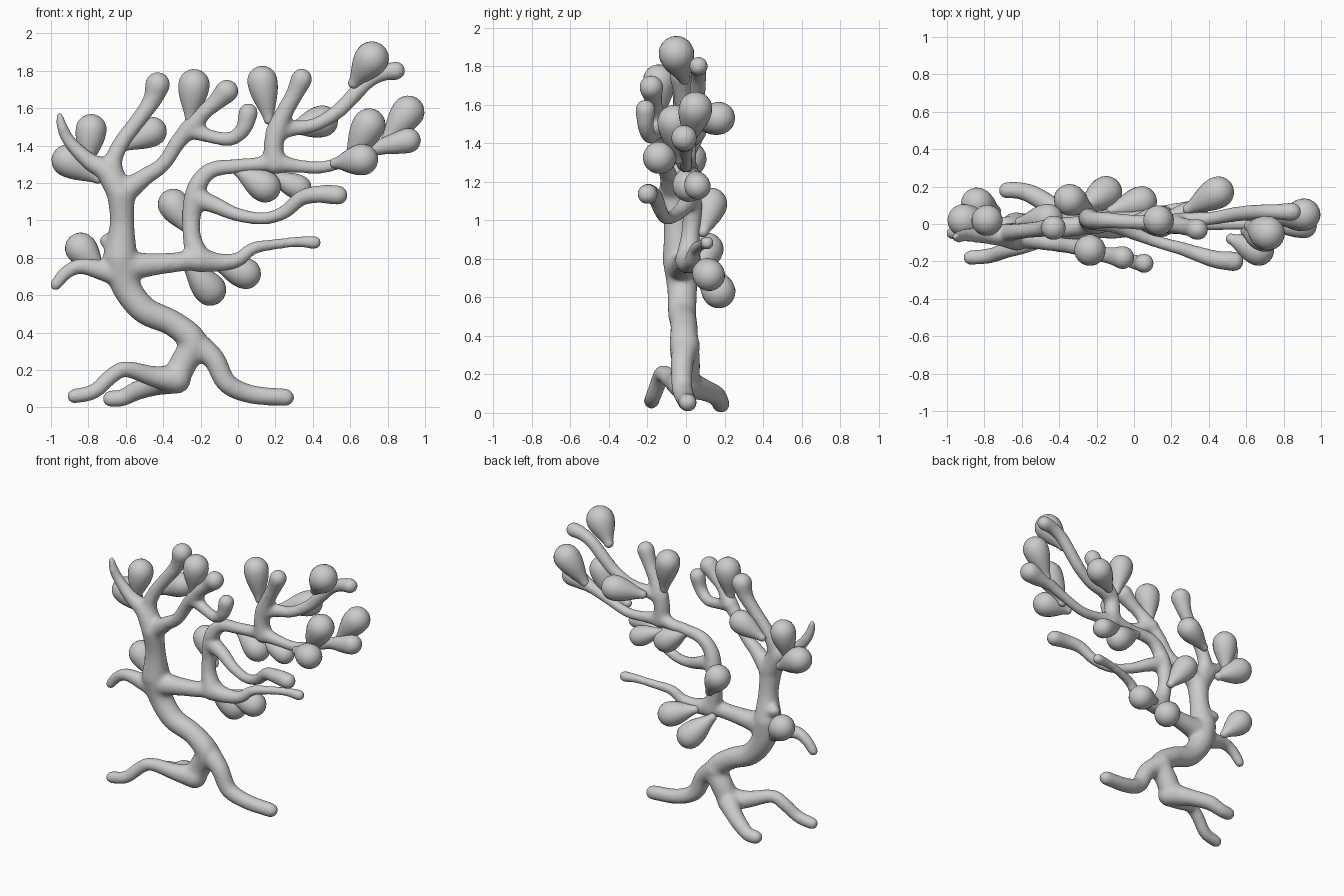
import bpy, bmesh, math
from mathutils import Vector

RING = 20


def sweep(bm, pts, rads):
    """Round-ended tube through points with a radius at each one."""
    n = len(pts)
    tans = [(pts[min(i + 1, n - 1)] - pts[max(i - 1, 0)]).normalized() for i in range(n)]
    # hemispherical end rings
    caps = [math.radians(a) for a in (80, 65, 48, 32, 16)]
    stations = [(pts[0] - tans[0] * rads[0] * math.sin(a), rads[0] * math.cos(a), tans[0]) for a in caps]
    stations += list(zip(pts, rads, tans))
    stations += [(pts[-1] + tans[-1] * rads[-1] * math.sin(a), rads[-1] * math.cos(a), tans[-1])
                 for a in reversed(caps)]
    u = tans[0].orthogonal().normalized()
    rings = []
    for p, r, t in stations:
        u = (u - t * u.dot(t)).normalized()
        v = t.cross(u)
        rings.append([bm.verts.new(p + (u * math.cos(k * math.tau / RING) + v * math.sin(k * math.tau / RING)) * r)
                      for k in range(RING)])
    for a, b in zip(rings, rings[1:]):
        for k in range(RING):
            bm.faces.new((a[k], a[(k + 1) % RING], b[(k + 1) % RING], b[k]))
    bm.faces.new(rings[0][::-1])
    bm.faces.new(rings[-1])


def smooth_path(path, steps=7):
    """Catmull-Rom through (x, y, z, radius) points, padded for later smoothing."""
    P = [Vector(p) for p in path]
    P = [P[0] * 2 - P[1]] + P + [P[-1] * 2 - P[-2]]
    out = []
    for i in range(1, len(P) - 2):
        a, b, c, d = P[i - 1:i + 3]
        for s in range(steps):
            t = s / steps
            out.append(0.5 * (2 * b + (c - a) * t + (2 * a - 5 * b + 4 * c - d) * t * t
                              + (3 * b - a - 3 * c + d) * t ** 3))
    out.append(P[-2])
    return [q.to_3d() for q in out], [max(q[3], 0.008) + .002 + .00018 / max(q[3], .025) for q in out]


def make_object(name, bm):
    bmesh.ops.recalc_face_normals(bm, faces=bm.faces)
    for f in bm.faces:
        f.smooth = True
    me = bpy.data.meshes.new(name)
    bm.to_mesh(me)
    bm.free()
    ob = bpy.data.objects.new(name, me)
    bpy.context.collection.objects.link(ob)
    return ob


wood = bmesh.new()


def limb(*path):
    sweep(wood, *smooth_path(path))


# trunk
limb((-.34, -.01, .15, .07), (-.29, 0, .24, .07), (-.24, -.01, .35, .072), (-.35, -.01, .45, .066),
     (-.5, -.02, .52, .07), (-.6, -.02, .65, .075), (-.63, -.03, .80, .09))
limb((-.63, -.03, .80, .09), (-.62, -.05, .98, .062), (-.625, -.07, 1.14, .07))
limb((-.63, -.02, .86, .06), (-.7, .0, .89, .035))
# roots
limb((-.24, 0, .35, .07), (-.13, -.02, .26, .055), (-.06, -.02, .13, .05), (.07, 0, .07, .045), (.255, .01, .053, .042))
limb((-.33, -.02, .15, .075), (-.45, -.06, .165, .052), (-.6, -.12, .205, .037), (-.68, -.14, .165, .037),
     (-.77, -.17, .085, .035), (-.875, -.18, .06, .034))
limb((-.34, .0, .15, .075), (-.44, .09, .12, .053), (-.54, .155, .09, .047), (-.62, .18, .05, .04), (-.68, .18, .046, .04))
# low left twig
limb((-.62, -.03, .70, .06), (-.72, -.04, .73, .05), (-.84, -.05, .755, .036), (-.92, -.05, .72, .03), (-.975, -.05, .655, .025))
# right-hand bough with rising stem
limb((-.62, -.03, .75, .08), (-.45, -.02, .765, .056), (-.3, -.01, .78, .048), (-.2, .02, .80, .055))
limb((-.21, .01, .79, .065), (-.245, .02, .9, .045), (-.25, .03, 1.0, .044), (-.24, .03, 1.09, .05),
     (-.215, .02, 1.19, .045), (-.14, .02, 1.27, .038), (0, .01, 1.29, .033), (.12, .01, 1.30, .036), (.2, 0, 1.33, .05))
limb((-.21, .01, .79, .065), (-.1, .02, .775, .044), (0, .03, .79, .033), (.08, .05, .85, .026), (.2, .08, .872, .021),
     (.32, .10, .885, .021), (.41, .11, .882, .03))
limb((-.22, .02, 1.12, .05), (-.12, 0, 1.08, .04), (0, -.05, 1.03, .03), (.14, -.1, 1.01, .026), (.25, -.13, 1.045, .03),
     (.34, -.16, 1.12, .036), (.44, -.19, 1.14, .043), (.535, -.2, 1.135, .049))
limb((.2, 0, 1.30, .05), (.19, 0, 1.40, .048), (.21, 0, 1.49, .05), (.25, -.01, 1.58, .042), (.3, -.02, 1.67, .042),
     (.34, -.03, 1.755, .054))
limb((.2, 0, 1.47, .05), (.28, .02, 1.49, .038), (.41, .03, 1.51, .03), (.53, .05, 1.58, .034), (.62, .06, 1.67, .036),
     (.7, .065, 1.75, .036), (.78, .065, 1.79, .038), (.845, .065, 1.80, .046))
limb((.2, 0, 1.31, .05), (.32, 0, 1.29, .03), (.46, 0, 1.285, .026), (.6, 0, 1.33, .026), (.74, 0, 1.385, .034),
     (.84, -.01, 1.41, .054), (.91, -.01, 1.427, .066))
# left crown
limb((-.625, -.07, 1.14, .07), (-.7, -.06, 1.26, .058), (-.8, -.06, 1.32, .04), (-.9, -.06, 1.42, .028), (-.94, -.07, 1.5, .022),
     (-.953, -.07, 1.56, .012))
limb((-.64, -.06, 1.17, .065), (-.67, -.05, 1.30, .045), (-.62, -.04, 1.42, .038), (-.53, -.03, 1.54, .037),
     (-.46, -.02, 1.64, .045), (-.43, -.02, 1.725, .065))
limb((-.62, -.06, 1.14, .065), (-.5, -.09, 1.23, .043), (-.4, -.11, 1.30, .035), (-.32, -.12, 1.42, .038), (-.24, -.14, 1.51, .045),
     (-.18, -.16, 1.58, .037), (-.12, -.17, 1.63, .042), (-.06, -.18, 1.69, .06))
limb((-.26, -.13, 1.49, .048), (-.15, -.16, 1.45, .03), (-.04, -.19, 1.435, .031), (.03, -.21, 1.49, .037), (.055, -.21, 1.575, .049))

tree = make_object("trunk_and_branches", wood)
# fuse limbs and soften the forks
rm = tree.modifiers.new("fuse", 'REMESH')
rm.mode = 'VOXEL'
rm.voxel_size = 0.01
rm.use_smooth_shade = True
sm = tree.modifiers.new("soften", 'SMOOTH')
sm.factor = 0.5
sm.iterations = 26

# teardrop leaves: stalk end, bulb centre, bulb radius
leaves = [
    ((-.81, 0, 1.30), (-.785, .02, 1.485), .083),
    ((-.75, .0, 1.225), (-.91, .02, 1.32), .087),
    ((-.61, .01, 1.395), (-.46, .03, 1.475), .079),
    ((-.255, -.14, 1.54), (-.235, -.14, 1.725), .084),
    ((.165, .01, 1.54), (.13, .02, 1.745), .081),
    ((.29, .08, 1.49), (.45, .17, 1.53), .085),
    ((.0, .02, 1.265), (.145, .015, 1.18), .085),
    ((.17, .04, 1.24), (.325, .06, 1.175), .068),
    ((-.25, .09, .94), (-.345, .13, 1.085), .084),
    ((-.27, .09, .76), (-.15, .17, .63), .087),
    ((-.12, .07, .77), (.04, .12, .715), .083),
    ((-.74, .07, .74), (-.84, .11, .85), .085),
    ((.62, -.01, 1.735), (.715, -.05, 1.865), .092),
    ((.79, .02, 1.42), (.91, .05, 1.58), .087),
    ((.6, -.04, 1.32), (.70, -.06, 1.51), .089),
    ((.52, -.08, 1.305), (.665, -.14, 1.325), .084),
]
for i, (tip, bulb, r) in enumerate(leaves, 1):
    bm = bmesh.new()
    ts = [k / 12 for k in range(13)]
    sweep(bm, [Vector(tip).lerp(Vector(bulb), t) for t in ts],
          [r * (.34 + .66 * math.sin(t * math.pi / 2) ** 1.3) for t in ts])
    make_object(f"leaf_{i:02d}", bm)
